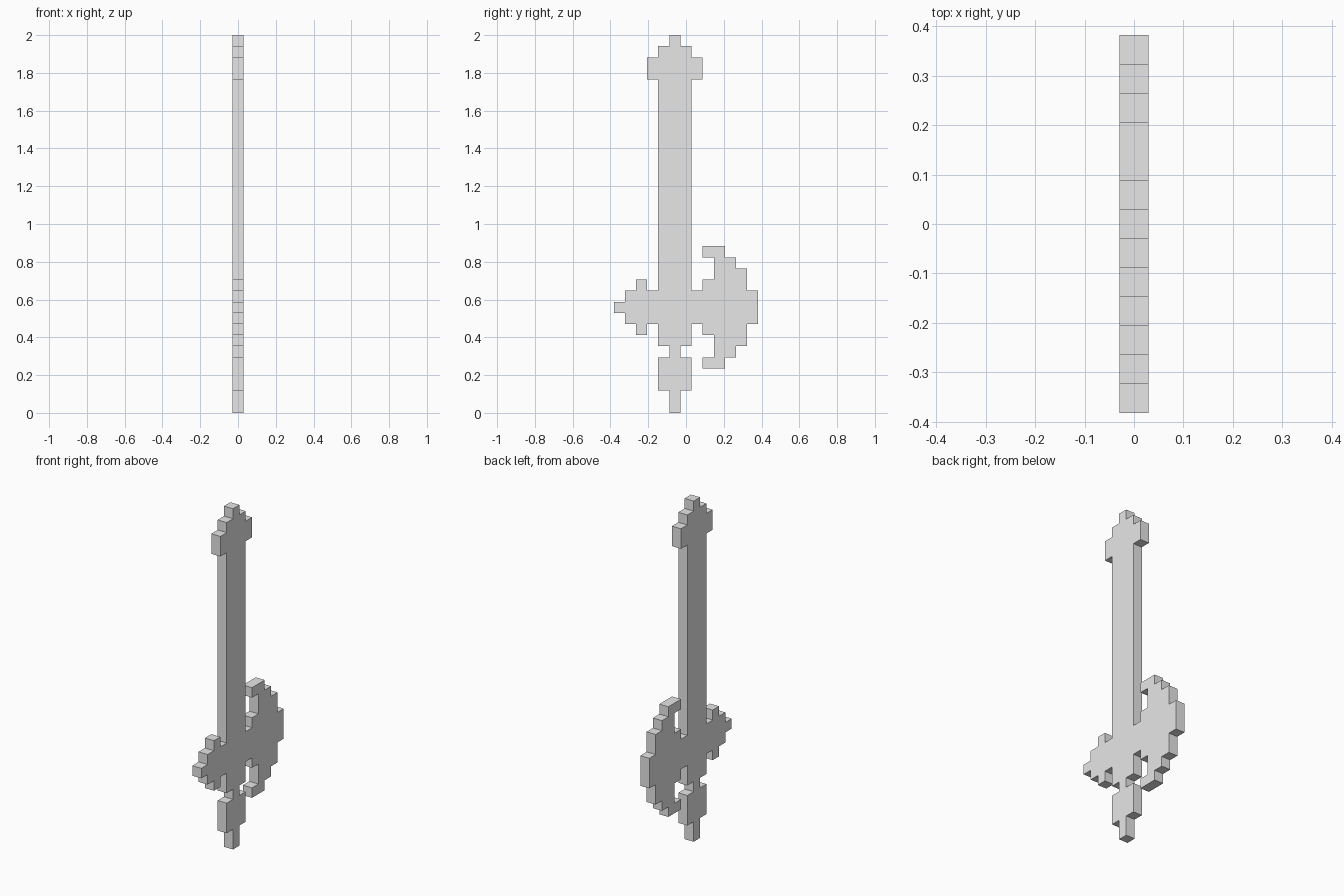
import bpy
import bmesh

cube = bpy.data.objects.get("Cube")
if cube:
    bpy.data.objects.remove(cube, do_unlink=True)

U = 2 / 34                 # edge of one square step
MID_COL, MID_ROW = 5.5, 9.5  # symmetry lines of the shaft and of the guard

grey = bpy.data.materials.new("plain grey")
grey.use_nodes = True
grey.diffuse_color = (0.8, 0.8, 0.8, 1)
grey.node_tree.nodes["Principled BSDF"].inputs["Base Color"].default_value = grey.diffuse_color


def stepped_plate(name, half, upright):
    """Mirror a half outline of (distance along, half width) and extrude it one step thick."""
    outline = half + [(a, -w) for a, w in reversed(half)]
    bm = bmesh.new()
    verts = []
    for along, wide in outline:
        col, row = (MID_COL + wide, along) if upright else (along, MID_ROW + wide)
        verts.append(bm.verts.new((-U / 2, (col - 6.5) * U, row * U)))
    face = bm.faces.new(verts)
    out = bmesh.ops.extrude_face_region(bm, geom=[face], use_keep_orig=True)
    moved = [g for g in out["geom"] if isinstance(g, bmesh.types.BMVert)]
    bmesh.ops.translate(bm, verts=moved, vec=(U, 0, 0))
    bmesh.ops.recalc_face_normals(bm, faces=bm.faces)
    mesh = bpy.data.meshes.new(name)
    bm.to_mesh(mesh)
    bm.free()
    mesh.materials.append(grey)
    bpy.context.collection.objects.link(bpy.data.objects.new(name, mesh))


# Handle with its narrow pommel and neck
stepped_plate("grip", [(0, .5), (2, .5), (2, 1.5), (5, 1.5), (5, .5), (6, .5)], True)

# Long blade with a wider stepped tip
stepped_plate("blade", [(6, 1.5), (30, 1.5), (30, 2.5), (32, 2.5), (32, 1.5),
                        (33, 1.5), (33, .5), (34, .5)], True)

# Barbed spike on the front of the guard
stepped_plate("guard_spike", [(0, .5), (1, .5), (1, 1.5), (2, 1.5), (2, 2.5),
                              (3, 2.5), (3, 1.5), (4, 1.5)], False)

# Crescent on the back of the guard
stepped_plate("guard_crescent", [(7, 1.5), (8, 1.5), (8, 2.5), (9, 2.5), (9, 4.5),
                                 (8, 4.5), (8, 5.5), (10, 5.5), (10, 4.5), (11, 4.5),
                                 (11, 3.5), (12, 3.5), (12, 1.5), (13, 1.5)], False)
